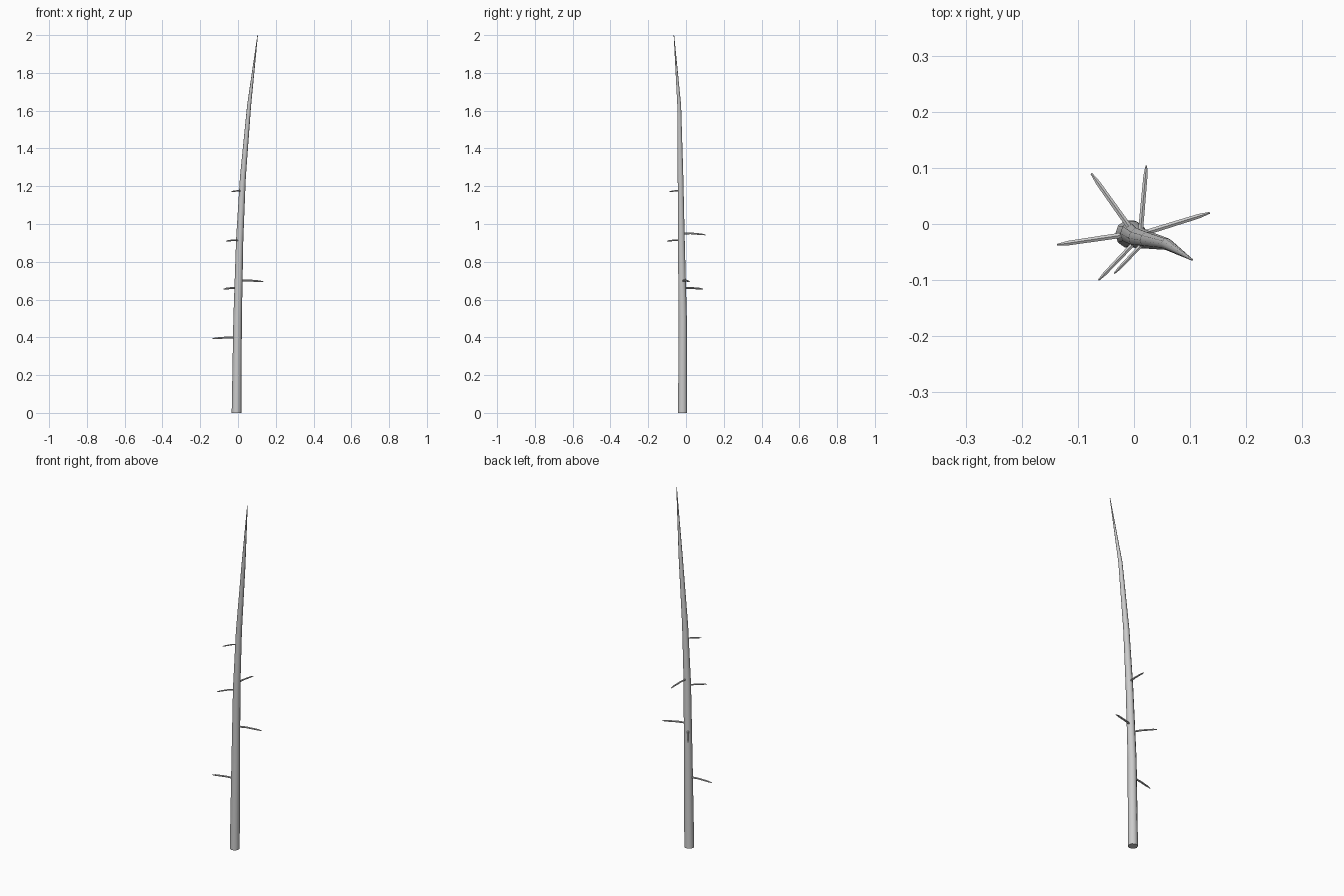
import bpy, bmesh, math
from mathutils import Vector

if "Cube" in bpy.data.objects:
    bpy.data.objects.remove(bpy.data.objects["Cube"])


def tube(name, path, sides, smooth=True):
    """Loft rings along path points (x, y, z, radius)."""
    bm = bmesh.new()
    pts = [Vector(p[:3]) for p in path]
    rings = []
    axis = (pts[-1] - pts[0]).normalized()
    ref = Vector((1, 0, 0)) if abs(axis.z) > 0.7 else Vector((0, 0, 1))
    for i, p in enumerate(pts):
        t = (pts[min(i + 1, len(pts) - 1)] - pts[max(i - 1, 0)]).normalized()
        if axis.z > 0.7 and i == 0:
            t = Vector((0, 0, 1))  # flat foot on the ground
        u = (ref - t * ref.dot(t)).normalized()
        v = t.cross(u)
        rings.append([bm.verts.new(p + (u * math.cos(a) + v * math.sin(a)) * path[i][3])
                      for a in (2 * math.pi * k / sides for k in range(sides))])
    for a, b in zip(rings, rings[1:]):
        for k in range(sides):
            n = (k + 1) % sides
            bm.faces.new((a[k], a[n], b[n], b[k]))
    bm.faces.new(rings[0][::-1])
    bm.faces.new(rings[-1])
    me = bpy.data.meshes.new(name)
    bm.to_mesh(me)
    bm.free()
    ob = bpy.data.objects.new(name, me)
    bpy.context.collection.objects.link(ob)
    bpy.context.view_layer.objects.active = ob
    ob.select_set(True)
    bpy.ops.object.shade_smooth_by_angle(angle=math.radians(50))
    ob.select_set(False)
    return ob


# Trunk: gently bent, tapering to a point
trunk = [(-0.008, -0.018, 0.0, 0.0255), (-0.002, -0.017, 0.5, 0.0225),
         (0.009, -0.025, 0.92, 0.019), (0.026, -0.029, 1.25, 0.0155),
         (0.059, -0.036, 1.63, 0.0105), (0.104, -0.064, 2.0, 0.0015)]
tube("trunk", trunk, 10)


def trunk_at(z):
    for a, b in zip(trunk, trunk[1:]):
        if a[2] <= z <= b[2]:
            return Vector(a[:3]).lerp(Vector(b[:3]), (z - a[2]) / (b[2] - a[2]))


# Twigs: tip x, tip y, root height, tip height, radius
twigs = [(-0.137, -0.037, 0.398, 0.392, 0.0055),
         (0.135, 0.02, 0.70, 0.694, 0.0055),
         (-0.076, 0.09, 0.66, 0.655, 0.0055),
         (-0.063, -0.1, 0.912, 0.909, 0.0045),
         (0.022, 0.104, 0.95, 0.942, 0.0050),
         (-0.035, -0.088, 1.174, 1.17, 0.0040)]
for i, (x, y, z0, z1, r) in enumerate(twigs):
    root, tip = trunk_at(z0), Vector((x, y, z1))
    path = []
    for f, s in ((0, 1), (0.4, 0.95), (0.85, 0.85), (1, 0.35)):
        p = root.lerp(tip, f)
        p.z += 0.004 * math.sin(math.pi * f)
        path.append((*p, r * s))
    tube("twig_%d" % (i + 1), path, 6)
